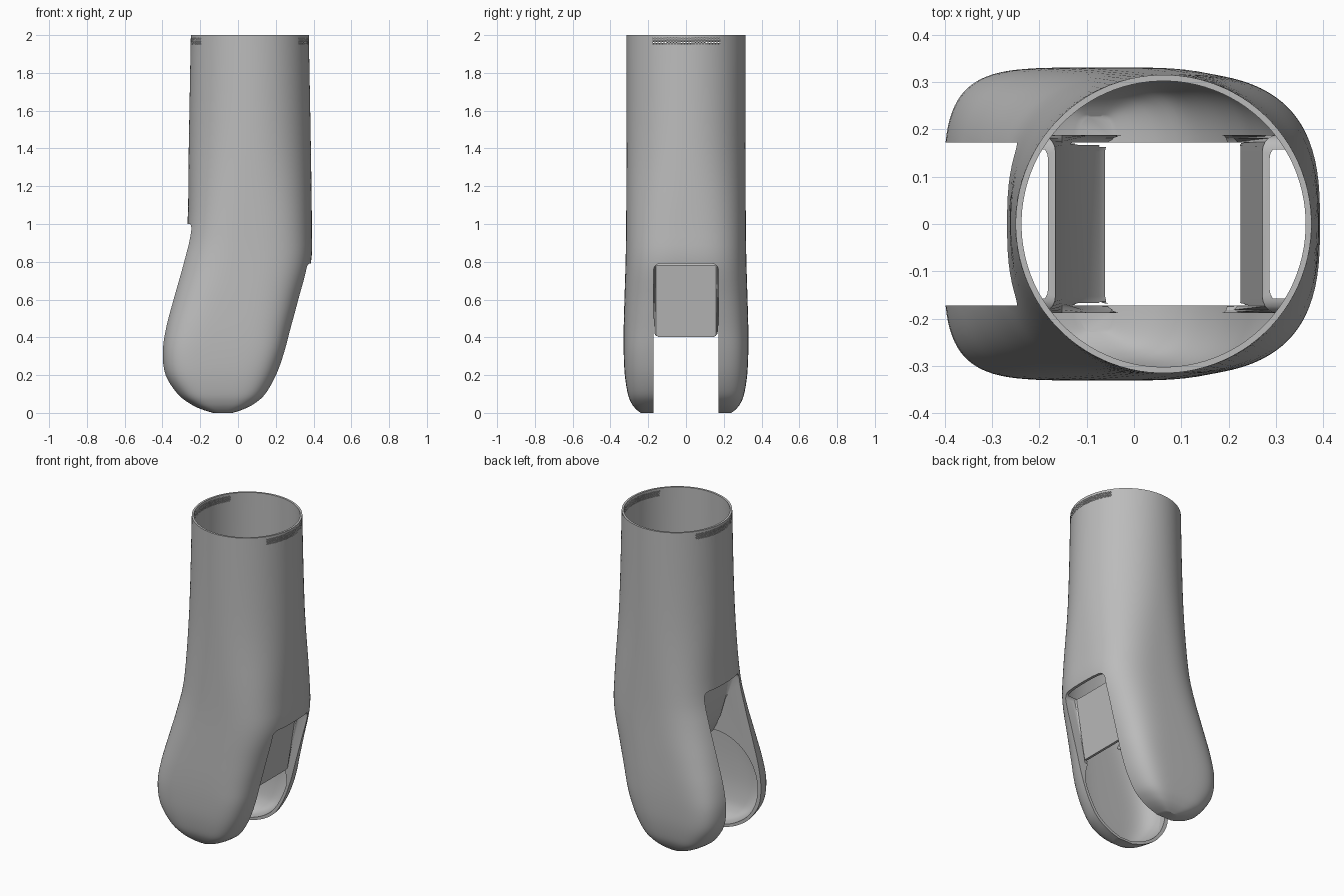
import bpy, bmesh, math

cube = bpy.data.objects.get("Cube")
if cube:
    bpy.data.objects.remove(cube, do_unlink=True)

grey = bpy.data.materials.new("plain grey")
grey.use_nodes = True
COLOUR = (0.5, 0.5, 0.5, 1)
grey.diffuse_color = COLOUR
grey.node_tree.nodes["Principled BSDF"].inputs["Base Color"].default_value = COLOUR

# Sleeve sections: height, low x, high x, half depth, squareness
SECTIONS = [
    (0, -.135, -.025, .24, 4.5), (.02, -.2, .035, .265, 4.5),
    (.05, -.26, .092, .288, 4.5), (.1, -.323, .148, .308, 4.5),
    (.2, -.387, .205, .324, 4.5), (.32, -.402, .248, .33, 4.5),
    (.45, -.387, .285, .33, 4), (.6, -.352, .33, .326, 3.5),
    (.8, -.304, .387, .32, 3), (1, -.268, .391, .317, 2.7),
    (1.4, -.261, .386, .315, 2.15), (2, -.25, .375, .315, 2)]
HINGE_X, HINGE_Z = -.08, .3


def make_object(name, bm):
    bmesh.ops.recalc_face_normals(bm, faces=bm.faces)
    mesh = bpy.data.meshes.new(name)
    bm.to_mesh(mesh)
    bm.free()
    obj = bpy.data.objects.new(name, mesh)
    bpy.context.collection.objects.link(obj)
    mesh.materials.append(grey)
    return obj


def spline(p0, p1, p2, p3, t):
    return [b + .5 * t * (c - a + t * (2 * a - 5 * b + 4 * c - d + t * (3 * (b - c) + d - a)))
            for a, b, c, d in zip(p0, p1, p2, p3)]


def body_solid(name, inset, top, segments=96, steps=4):
    """Closed loft of the sleeve, shrunk by an inset."""
    last = len(SECTIONS) - 1
    rows = [spline(SECTIONS[max(i - 1, 0)], SECTIONS[i], SECTIONS[i + 1],
                   SECTIONS[min(i + 2, last)], s / steps)
            for i in range(last) for s in range(steps)]
    rows.append(SECTIONS[last])
    bm = bmesh.new()
    rings = []
    for z, low, high, depth, n in rows:
        mid, half = (low + high) / 2, max((high - low) / 2 - inset, .01)
        ring = []
        for k in range(segments):
            a = math.tau * (k + .5) / segments
            c, s = math.cos(a), math.sin(a)
            ring.append(bm.verts.new((
                mid + half * math.copysign(abs(c) ** (2 / n), c),
                (depth - inset) * math.copysign(abs(s) ** (2 / n), s),
                inset + z * (top - inset) / 2)))
        rings.append(ring)
    for lower, upper in zip(rings, rings[1:]):
        for k in range(segments):
            j = (k + 1) % segments
            bm.faces.new((lower[k], lower[j], upper[j], upper[k]))
    bm.faces.new(rings[0])
    bm.faces.new(rings[-1])
    return make_object(name, bm)


def prism(name, outline, half_width, rounding):
    """Side outline (x, z) extruded across y, with rounded long corners."""
    bm = bmesh.new()
    caps = [[bm.verts.new((x, y, z)) for x, z in outline] for y in (-half_width, half_width)]
    for cap in caps:
        bm.faces.new(cap)
    for k in range(len(outline)):
        j = (k + 1) % len(outline)
        bm.faces.new((caps[0][k], caps[0][j], caps[1][j], caps[1][k]))
    if rounding:
        edges = [e for e in bm.edges if abs(e.verts[0].co.y - e.verts[1].co.y) < .001]
        bmesh.ops.bevel(bm, geom=edges, offset=rounding, segments=5, profile=.5, affect='EDGES')
    return make_object(name, bm)


def boolean(obj, other, operation):
    mod = obj.modifiers.new(operation, 'BOOLEAN')
    mod.operation, mod.object, mod.solver = operation, other, 'EXACT'
    bpy.context.view_layer.objects.active = obj
    bpy.ops.object.modifier_apply(modifier=mod.name)


# Hollow sleeve
shell = body_solid("sleeve_shell", 0, 2)
cavity = body_solid("cavity_cutter", .013, 2.03)
core = body_solid("trim_helper", .004, 1.99)
boolean(shell, cavity, 'DIFFERENCE')

# Round clearance for the hinge
circle = [(HINGE_X + .295 * math.cos(math.tau * k / 64),
           HINGE_Z + .295 * math.sin(math.tau * k / 64)) for k in range(64)]
hinge = prism("hinge_cutter", circle, .26, 0)
helpers = [cavity, core, hinge]


def slot_outline(side, shift, drop, floor):
    """Slot region between the recessed panel and the outside."""
    if side < 0:
        panel = [(-.182 + shift, 1 - drop), (-.168 + shift, .84), (-.138 + shift, .71),
                 (-.09 + shift, .605), (.05, .5)]
    else:
        panel = [(.287 - shift, .79 - drop), (.24 - shift, .402 - drop), (-.2, .402 - 3 * drop)]
    return panel + [(panel[-1][0], floor), (.6 * side, floor), (.6 * side, panel[0][1])]


# Thick flange around the bottom edge of both cheeks
rim = prism("cheek_rim", [(-.6, -.1), (.6, -.1), (.6, .29), (-.6, .29)], .222, 0)
boolean(rim, core, 'INTERSECT')
boolean(rim, hinge, 'DIFFERENCE')
parts = [shell, rim]

# Slots on both sides, each with a recessed liner open at its top
for side, label in ((-1, "right"), (1, "left")):
    slot = prism(label + "_slot_cutter", slot_outline(side, 0, 0, -.1), .172, .035)
    liner = prism(label + "_slot_liner", slot_outline(side, .016, .006, .25), .188, .035)
    boolean(liner, core, 'INTERSECT')
    boolean(liner, slot, 'DIFFERENCE')
    boolean(liner, hinge, 'DIFFERENCE')
    boolean(shell, slot, 'DIFFERENCE')
    boolean(rim, slot, 'DIFFERENCE')
    helpers.append(slot)
    parts.append(liner)

# Fine grilles near the rim, pierced through both sides
bm = bmesh.new()
for row in range(5):
    for col in range(46):
        y = (col - 22.5 + .5 * (row % 2)) * .0078
        made = bmesh.ops.create_cube(bm, size=1)["verts"]
        bmesh.ops.scale(bm, vec=(2, .004, .004), verts=made)
        bmesh.ops.translate(bm, vec=(0, y, 1.953 + row * .0075), verts=made)
grille = make_object("grille_cutter", bm)
boolean(shell, grille, 'DIFFERENCE')
helpers.append(grille)

for helper in helpers:
    bpy.data.objects.remove(helper, do_unlink=True)

# Smooth curved surfaces, keep cut edges crisp
for part in parts:
    bpy.ops.object.select_all(action='DESELECT')
    part.select_set(True)
    bpy.context.view_layer.objects.active = part
    bpy.ops.object.shade_smooth_by_angle(angle=math.radians(35))
